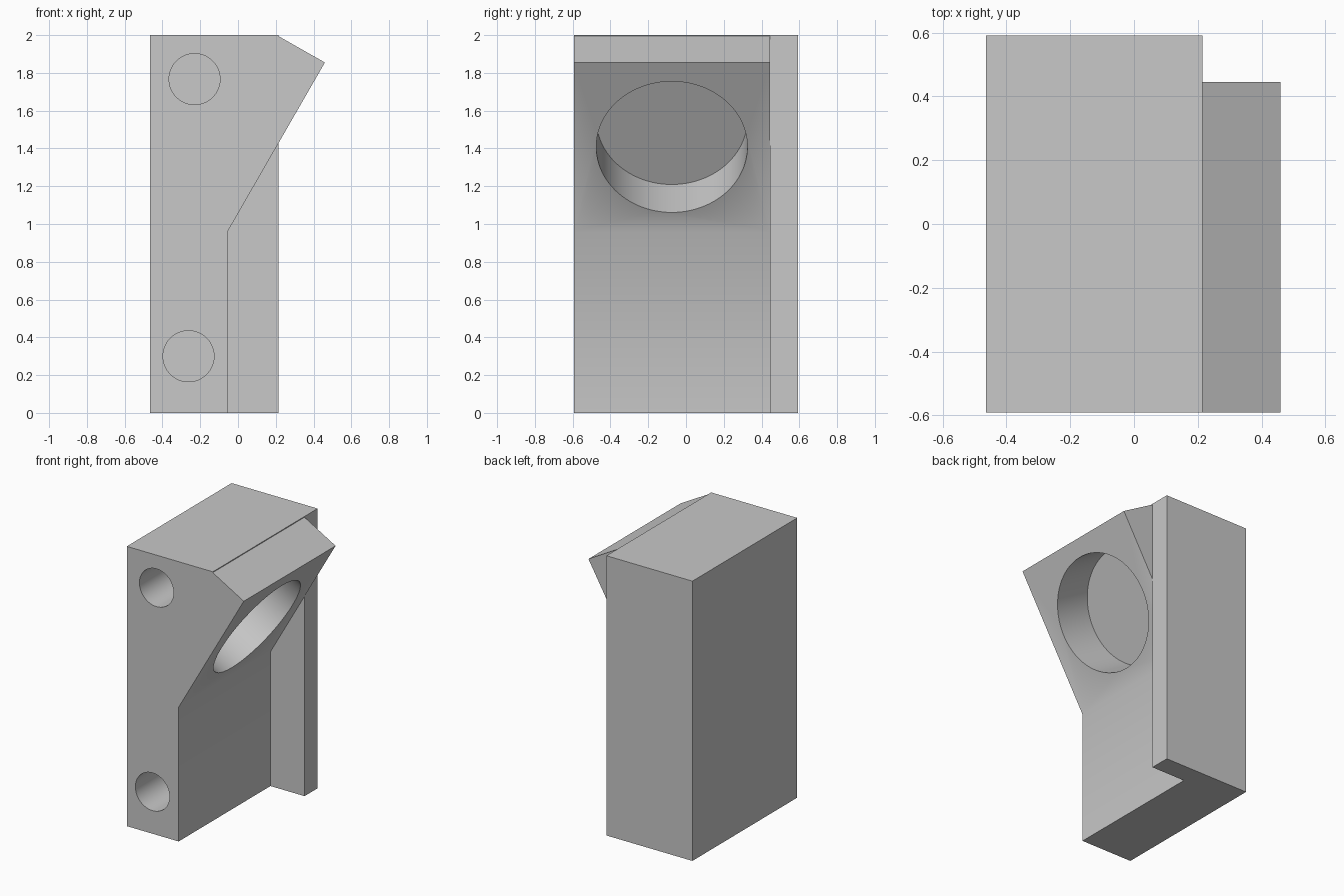
import bpy
import bmesh
import math
from mathutils import Vector

default = bpy.data.objects.get("Cube")
if default:
    bpy.data.objects.remove(default, do_unlink=True)

# Single plain material
grey = bpy.data.materials.new("light grey")
grey.use_nodes = True
colour = (0.58, 0.58, 0.58, 1)
grey.diffuse_color = colour
grey.node_tree.nodes["Principled BSDF"].inputs["Base Color"].default_value = colour

LEFT, RIGHT, FRONT, STEP, BACK, TOP = -0.465, 0.215, -0.592, 0.445, 0.592, 2.0


def extrude_profile(name, profile, y0, y1):
    """Extrude an x-z outline from y0 to y1."""
    bm = bmesh.new()
    face = bm.faces.new([bm.verts.new((x, y0, z)) for x, z in profile])
    new = bmesh.ops.extrude_face_region(bm, geom=[face])["geom"]
    moved = [v for v in new if isinstance(v, bmesh.types.BMVert)]
    bmesh.ops.translate(bm, verts=moved, vec=(0, y1 - y0, 0))
    bmesh.ops.recalc_face_normals(bm, faces=bm.faces)
    mesh = bpy.data.meshes.new(name)
    bm.to_mesh(mesh)
    bm.free()
    mesh.materials.append(grey)
    obj = bpy.data.objects.new(name, mesh)
    bpy.context.collection.objects.link(obj)
    return obj


def drill(target, mouth, outward, radius, depth):
    """Cut a flat-bottomed round hole whose mouth faces outward."""
    outward = Vector(outward).normalized()
    clearance = 0.1
    bpy.ops.mesh.primitive_cylinder_add(
        vertices=96, radius=radius, depth=depth + clearance,
        location=Vector(mouth) + outward * (clearance - depth) / 2,
        rotation=outward.to_track_quat('Z', 'Y').to_euler())
    cutter = bpy.context.object
    cutter.name = "hole_cutter"
    cutter.hide_render = True
    cutter.data.materials.append(grey)
    mod = target.modifiers.new("hole", 'BOOLEAN')
    mod.operation = 'DIFFERENCE'
    mod.solver = 'EXACT'
    mod.object = cutter
    bpy.context.view_layer.objects.active = target
    bpy.ops.object.modifier_apply(modifier=mod.name)
    bpy.data.objects.remove(cutter, do_unlink=True)


# Main block with the overhanging slanted head
body = extrude_profile("slanted_body", [
    (LEFT, 0), (-0.055, 0), (-0.055, 0.96), (0.46, 1.855),
    (RIGHT, 1.994), (RIGHT, TOP), (LEFT, TOP)], FRONT, STEP)

# Full-height plate along the back
extrude_profile("back_plate", [
    (LEFT, 0), (RIGHT, 0), (RIGHT, TOP), (LEFT, TOP)], STEP, BACK)

# Large round pocket square to the slanted face
tilt = math.radians(30)
drill(body, (0.203, -0.075, 1.408), (math.cos(tilt), 0, -math.sin(tilt)), 0.4, 0.295)

# Two mounting holes in the front
for x, z in ((-0.23, 1.767), (-0.262, 0.3)):
    drill(body, (x, FRONT, z), (0, -1, 0), 0.135, 0.6)

# Smooth hole walls, sharp block edges
bpy.ops.object.select_all(action='DESELECT')
body.select_set(True)
bpy.context.view_layer.objects.active = body
bpy.ops.object.shade_smooth_by_angle(angle=math.radians(30))
